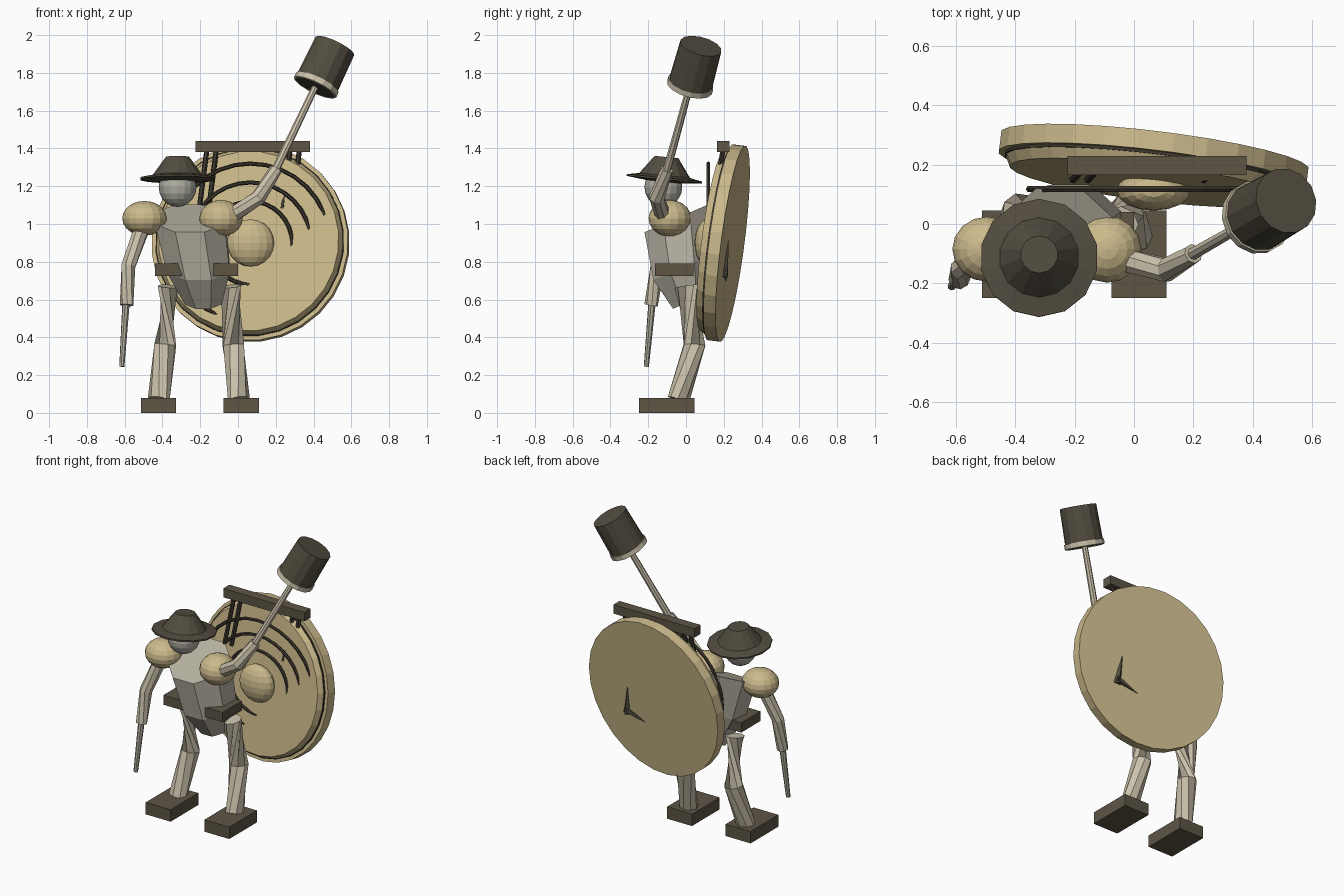
import bpy
import bmesh
from math import cos, sin, tau
from mathutils import Vector

cube = bpy.data.objects.get("Cube")
if cube:
    bpy.data.objects.remove(cube, do_unlink=True)


def material(name, rgb):
    m = bpy.data.materials.new(name)
    m.use_nodes = True
    m.diffuse_color = (*rgb, 1)
    m.node_tree.nodes["Principled BSDF"].inputs["Base Color"].default_value = (*rgb, 1)
    return m


WOOD = material("dark wood", (0.11, 0.09, 0.06))
FELT = material("dark felt", (0.085, 0.073, 0.05))
CORD = material("black cord", (0.045, 0.038, 0.027))
BRASS = material("pale brass", (0.60, 0.49, 0.26))
LIMB = material("limb cream", (0.60, 0.54, 0.41))
BODY = material("body grey", (0.47, 0.44, 0.36))
HEAD = material("head grey", (0.44, 0.43, 0.37))


def finish(bm, name, mat):
    bmesh.ops.recalc_face_normals(bm, faces=bm.faces)
    mesh = bpy.data.meshes.new(name)
    bm.to_mesh(mesh)
    bm.free()
    mesh.materials.append(mat)
    obj = bpy.data.objects.new(name, mesh)
    bpy.context.collection.objects.link(obj)
    return obj


def loft(name, mat, points, radii, sides=8, axis=None):
    """Capped tube through points; rings face axis, or follow the path."""
    pts = [Vector(p) for p in points]
    bm = bmesh.new()
    rings = []
    for i, (p, r) in enumerate(zip(pts, radii)):
        ahead = pts[min(i + 1, len(pts) - 1)] - p
        behind = p - pts[max(i - 1, 0)]
        d = Vector(axis) if axis else ahead.normalized() + behind.normalized()
        q = d.to_track_quat('Z', 'Y')
        angles = [tau * (k + 0.5) / sides for k in range(sides)]
        rings.append([bm.verts.new(p + q @ Vector((r * cos(a), r * sin(a), 0)))
                      for a in angles])
    for lo, hi in zip(rings, rings[1:]):
        for k in range(sides):
            n = (k + 1) % sides
            bm.faces.new((lo[k], lo[n], hi[n], hi[k]))
    bm.faces.new(rings[0])
    bm.faces.new(rings[-1])
    return finish(bm, name, mat)


def turned(name, mat, origin, axis, profile, sides):
    """Shape of (radius, height) steps along a tilted axis."""
    n = Vector(axis).normalized()
    return loft(name, mat, [Vector(origin) + n * h for r, h in profile],
                [r for r, h in profile], sides, axis)


def box(name, mat, low, high):
    bm = bmesh.new()
    bmesh.ops.create_cube(bm, size=1)
    for v in bm.verts:
        v.co = [h if c > 0 else l for c, l, h in zip(v.co, low, high)]
    return finish(bm, name, mat)


def ball(name, mat, centre, scale):
    bm = bmesh.new()
    bmesh.ops.create_uvsphere(bm, u_segments=16, v_segments=10, radius=1)
    for v in bm.verts:
        v.co = Vector(centre) + v.co * Vector(scale)
    return finish(bm, name, mat)


# Gong: thick back plate, dark seam and smaller front plate
AXIS = (0.12, 1, -0.13)
BACK = (0.07, 0.247, 0.895)
turned("gong_back", BRASS, BACK, AXIS, [(0.525, -0.065), (0.525, 0)], 28)
turned("gong_seam", CORD, BACK, AXIS, [(0.503, -0.075), (0.503, -0.06)], 28)
turned("gong_front", BRASS, BACK, AXIS, [(0.48, -0.11), (0.498, -0.075)], 28)
ball("gong_boss", BRASS, (0.066, 0.112, 0.9), (0.125, 0.067, 0.125))

# Upright rings that sink into the leaning gong
for i, r in enumerate((0.22, 0.32, 0.42)):
    bpy.ops.mesh.primitive_torus_add(
        location=(0.066, 0.118, 0.9), rotation=(tau / 4, 0, 0), major_radius=r,
        minor_radius=0.011, major_segments=32, minor_segments=6)
    ring = bpy.context.object
    ring.name = f"gong_ring_{i + 1}"
    ring.data.materials.append(CORD)


# Pointed blades on the back of the gong
def on_back(x, z):
    return (x, BACK[1] - 0.12 * (x - BACK[0]) + 0.13 * (z - BACK[2]), z)


loft("back_blade_upright", FELT, [on_back(0.30, 0.72), on_back(0.28, 0.91)],
     [0.025, 0.002], 4)
loft("back_blade_low", FELT, [on_back(0.31, 0.75), on_back(0.15, 0.70)],
     [0.025, 0.002], 4)

# Hanging beam and cords
box("beam", WOOD, (-0.225, 0.165, 1.38), (0.38, 0.23, 1.44))
for side, x in (("right", -0.14), ("left", 0.30)):
    for k in (-1, 1):
        loft(f"cord_{side}_{'outer' if k < 0 else 'inner'}", CORD,
             [(x + 0.025 * k, 0.195, 1.39), (x - 0.04 + 0.025 * k, 0.15, 1.08)],
             [0.014, 0.014], 6)

# Torso tipped forward, with a belt plate
loft("torso", BODY,
     [(-0.185, 0.02, 0.59), (-0.21, -0.02, 0.77), (-0.255, -0.05, 1.03)],
     [0.105, 0.18, 0.2], 8, (0, -0.4, 0.92))
box("belt", WOOD, (-0.44, -0.165, 0.725), (0, 0.04, 0.79))

# Head and hat
ball("head", HEAD, (-0.32, -0.12, 1.195), (0.1, 0.1, 0.105))
turned("hat", FELT, (-0.32, -0.115, 1.235), (0, 0.1, 1),
       [(0.09, -0.012), (0.2, 0.0), (0.2, 0.01), (0.185, 0.012),
        (0.135, 0.022), (0.063, 0.12)], 14)

# Legs and feet
for side, hip, knee, ankle in (("right", -0.365, -0.385, -0.42),
                               ("left", -0.045, -0.025, 0.005)):
    loft(f"{side}_leg", LIMB,
         [(hip, 0.0, 0.67), (knee, 0.045, 0.36), (ankle, -0.04, 0.07)],
         [0.06, 0.06, 0.058])
    mid = ankle if side == "right" else ankle + 0.012
    box(f"{side}_foot", WOOD, (mid - 0.093, -0.25, 0), (mid + 0.093, 0.045, 0.08))

# Shoulders
ball("right_shoulder", BRASS, (-0.495, -0.085, 1.03), (0.118, 0.11, 0.092))
ball("left_shoulder", BRASS, (-0.09, -0.085, 1.03), (0.115, 0.113, 0.097))

# Lowered arm with a short stick
loft("right_arm", LIMB,
     [(-0.50, -0.1, 1.0), (-0.58, -0.15, 0.78), (-0.59, -0.185, 0.57)],
     [0.042, 0.04, 0.036])
loft("short_stick", BODY, [(-0.593, -0.18, 0.58), (-0.615, -0.21, 0.245)],
     [0.02, 0.014])

# Raised arm with the mallet
HAND = Vector((0.2, -0.1, 1.29))
SWING = Vector((0.42, 0.24, 0.875)).normalized()
loft("left_arm", LIMB,
     [(-0.04, -0.12, 1.04), (0.11, -0.155, 1.14), HAND], [0.042, 0.042, 0.034])
loft("mallet_handle", LIMB, [HAND - SWING * 0.03, HAND + SWING * 0.52],
     [0.022, 0.018])
BASE = HAND + SWING * 0.495
turned("mallet_head", FELT, BASE, SWING, [(0.118, 0), (0.113, 0.25)], 14)

# Open pale band round the mallet's lower edge
band = turned("mallet_band", LIMB, BASE, SWING,
              [(0.118, 0.03), (0.124, 0.03), (0.124, 0), (0.115, -0.004),
               (0.115, 0.004)], 14)
bm = bmesh.new()
bm.from_mesh(band.data)
bmesh.ops.delete(bm, geom=[f for f in bm.faces if len(f.verts) > 4],
                 context='FACES')
bm.to_mesh(band.data)
bm.free()
